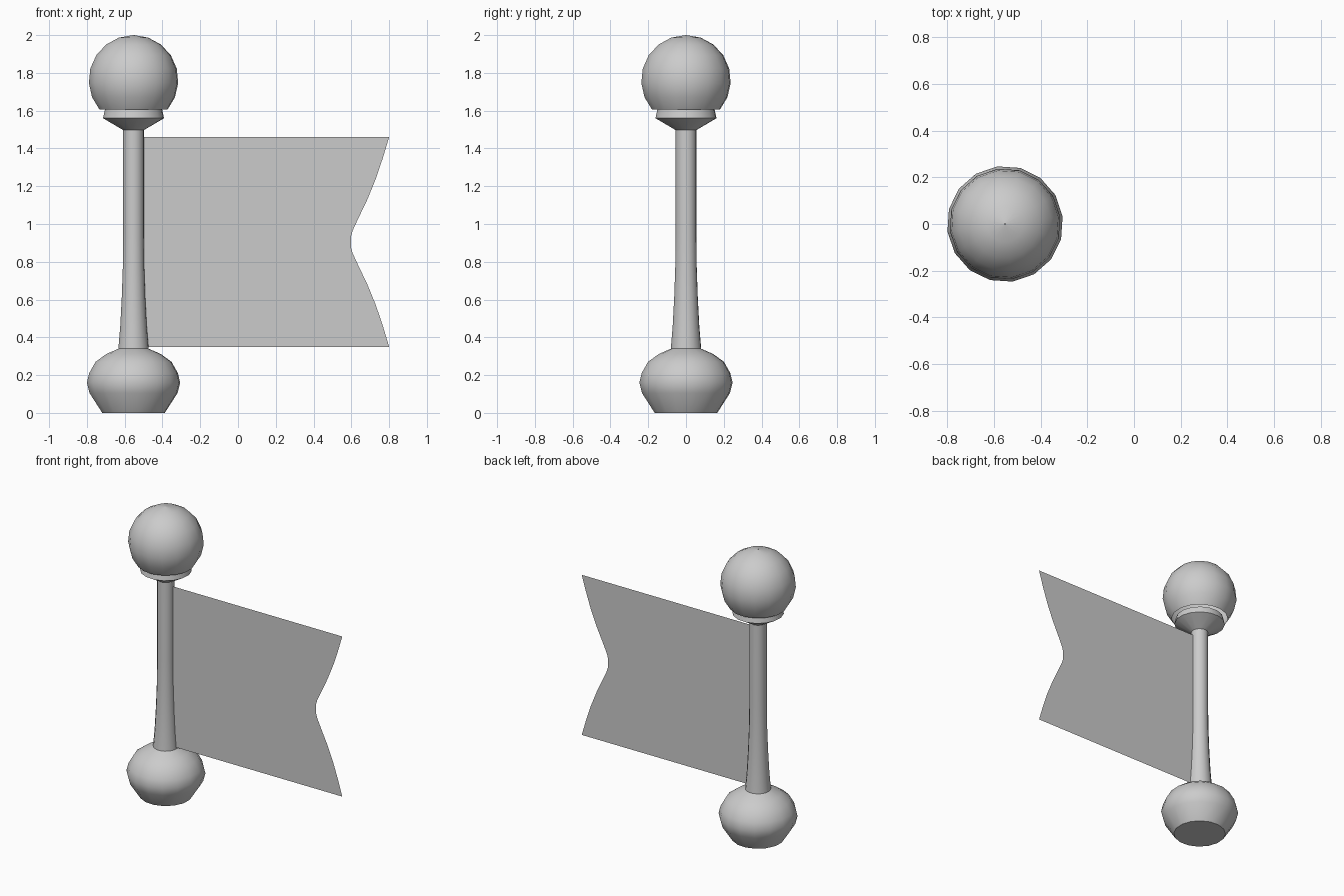
import bpy, bmesh, math

if "Cube" in bpy.data.objects:
    bpy.data.objects.remove(bpy.data.objects["Cube"])

AXIS = -0.553
SIDES = 16
TURN = math.radians(7.5)


def smooth(obj, angle):
    bpy.ops.object.select_all(action='DESELECT')
    obj.select_set(True)
    bpy.context.view_layer.objects.active = obj
    bpy.ops.object.shade_smooth_by_angle(angle=math.radians(angle))


def finish(name, bm):
    mesh = bpy.data.meshes.new(name)
    bm.to_mesh(mesh)
    bm.free()
    obj = bpy.data.objects.new(name, mesh)
    bpy.context.collection.objects.link(obj)
    return obj


def lathe(name, profile, cap_bottom=False, angle=40):
    """Revolve (radius, z) points around the pole axis."""
    bm = bmesh.new()
    rings = []
    for r, z in profile:
        rings.append([bm.verts.new((AXIS + r * math.cos(TURN + math.tau * i / SIDES),
                                    r * math.sin(TURN + math.tau * i / SIDES), z))
                      for i in range(SIDES)])
    for a, b in zip(rings, rings[1:]):
        for i in range(SIDES):
            j = (i + 1) % SIDES
            bm.faces.new((a[i], a[j], b[j], b[i]))
    if cap_bottom:
        bm.faces.new(rings[0][::-1])
    obj = finish(name, bm)
    smooth(obj, angle)
    return obj


# Bulbous foot, flat underneath, closing up to the pole
lathe("base", [(0.167, 0), (0.235, 0.105), (0.249, 0.16), (0.237, 0.21),
               (0.203, 0.27), (0.145, 0.312), (0.08, 0.34)], cap_bottom=True)

# Pole flaring towards the foot
lathe("pole", [(0.081, 0.34), (0.071, 0.46), (0.063, 0.61), (0.057, 0.78),
               (0.055, 0.95), (0.055, 1.497)])

# Collar under the ball
lathe("collar", [(0.055, 1.497), (0.163, 1.56), (0.153, 1.605)], angle=30)

# Ball finial, cut off where it meets the collar
R, CZ = 0.239, 1.761
start = math.asin((1.605 - CZ) / R)
ball = [(R * math.cos(t), CZ + R * math.sin(t))
        for t in (start + (math.pi / 2 - 0.01 - start) * k / 7 for k in range(8))]
lathe("ball_finial", ball, angle=50)

# Flat banner with a rounded swallowtail notch
half = [(0.80, 0.555), (0.768, 0.448), (0.73, 0.335), (0.685, 0.225),
        (0.637, 0.125), (0.607, 0.06), (0.597, 0.025)]
edge = half + [(x, -z) for x, z in reversed(half)]
bm = bmesh.new()
inner = [bm.verts.new((-0.53, 0, 0.905 + z)) for x, z in edge]
outer = [bm.verts.new((x, 0, 0.905 + z)) for x, z in edge]
for i in range(len(edge) - 1):
    bm.faces.new((inner[i], inner[i + 1], outer[i + 1], outer[i]))
finish("banner", bm)
